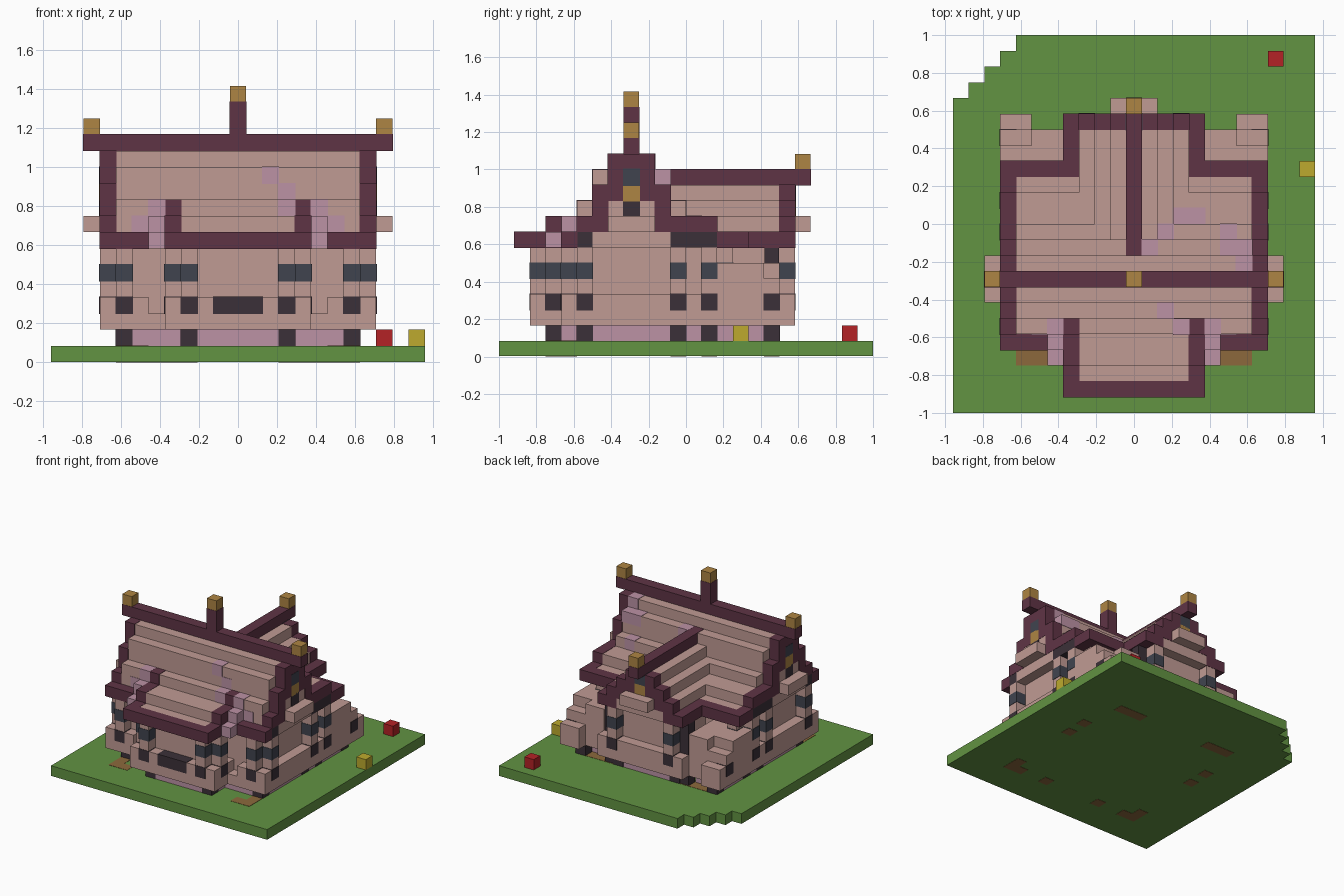
import bpy
import bmesh

if "Cube" in bpy.data.objects:
    bpy.data.objects.remove(bpy.data.objects["Cube"], do_unlink=True)

U = 2 / 24  # size of one block


def material(name, hex_code):
    rgb = [int(hex_code[i:i + 2], 16) / 255 for i in (0, 2, 4)]
    color = [c / 12.92 if c < 0.04045 else ((c + 0.055) / 1.055) ** 2.4 for c in rgb] + [1]
    mat = bpy.data.materials.new(name)
    mat.use_nodes = True
    mat.diffuse_color = color
    mat.node_tree.nodes["Principled BSDF"].inputs["Base Color"].default_value = color
    return mat


grass = material("grass green", "629342")
soil = material("soil brown", "8C693C")
plaster = material("pale plaster", "C09B94")
mauve = material("mauve stone", "BC92A5")
plum = material("plum timber", "5F3445")
dark = material("dark stone", "3B3038")
slate = material("slate blue", "40444F")
gold = material("gold", "AE8543")
red = material("red", "B42226")
yellow = material("yellow", "BDAA2E")


def span(value):
    return value if isinstance(value, tuple) else (value, value)


def part(name, mat, blocks, mirror=False, grow=0.0):
    """Join blocks given as inclusive cell ranges: x (0 is the middle), y (0 is the front), z."""
    bm = bmesh.new()
    for block in blocks:
        (a, b), (c, d), (e, f) = map(span, block)
        sides = [(a, b), (-b, -a)] if mirror else [(a, b)]
        for lo, hi in sides:
            low = ((lo - 0.5) * U, (c - 12) * U, e * U)
            high = ((hi + 0.5) * U, (d - 11) * U, (f + 1) * U)
            cube = bmesh.ops.create_cube(bm, size=1)
            for v in cube["verts"]:
                for i in range(3):
                    v.co[i] = high[i] + grow if v.co[i] > 0 else low[i] - grow
    mesh = bpy.data.meshes.new(name)
    bm.to_mesh(mesh)
    bm.free()
    mesh.materials.append(mat)
    obj = bpy.data.objects.new(name, mesh)
    bpy.context.collection.objects.link(obj)
    return obj


# Lawn with one stepped corner
lawn = [((-11, 11), (0, 19), 0)]
lawn += [((-10 + n, 11), 20 + n, 0) for n in range(4)]
part("lawn", grass, lawn)
part("red_block", red, [(9, 22, 1)])
part("yellow_block", yellow, [(11, 15, 1)])

# Soil patches showing on both faces of the lawn
patch = part("soil_patches", soil,
             [((6, 7), 3, 0), (7, 4, 0), ((4, 6), 17, 0), (3, 3, 0), (7, 11, 0), (7, 13, 0)],
             mirror=True)
for v in patch.data.vertices:
    v.co.z += 0.002 if v.co.z > 0.04 else 0
for v in bpy.data.objects["lawn"].data.vertices:
    v.co.z = max(v.co.z, 0.002)

# Footing and its dark feet
part("footing", mauve, [((-6, 6), (5, 13), 1), ((-2, 2), (3, 17), 1), ((5, 6), (14, 16), 1),
                        ((-6, -5), (14, 16), 1)])
part("side_footing", mauve, [(7, (6, 16), 1), (3, (4, 16), 1)], mirror=True)
part("feet", dark, [(x, y, 1) for x, y in ((7, 5), (7, 11), (7, 13), (7, 17), (3, 3), (3, 17))],
     mirror=True, grow=0.002)

# Walls: nave, then the crossing wing with the front porch
part("main_walls", plaster, [((-7, 7), (5, 13), (2, 6)), ((-3, 3), (3, 17), (2, 6))])

# Protruding plinth around the walls
part("plinth", plaster, [((-4, 4), 2, (2, 3)), ((-4, 4), 18, (2, 3))])
part("side_plinth", plaster,
     [((6, 8), 4, (2, 3)), (8, (4, 14), (2, 3)), (4, (3, 16), (2, 3)), (5, 4, 2)], mirror=True)

# Buttress piers, with clipped corners above the plinth
piers = [(7, 4), (8, 5), (3, 2), (4, 3), (8, 11), (8, 13), (7, 14), (3, 18)]
part("piers", plaster, [(x, y, (4, 6)) for x, y in piers], mirror=True)
part("pier_bands", slate, [(x, y, 5) for x, y in piers], mirror=True, grow=0.003)
part("pier_openings", dark, [(x, y, 3) for x, y in ((7, 4), (8, 5), (3, 2), (8, 11), (8, 13))]
     + [(4, 3, 3), (3, 18, 3)], mirror=True, grow=0.003)
part("pier_tops", dark, [(8, 5, 7), (8, (11, 13), 7)], mirror=True)
part("rear_recess", dark, [(4, 17, (1, 6))], mirror=True, grow=-0.003)
part("front_slot", dark, [((-1, 1), 2, 3)], grow=0.003)

# Stepped low blocks in the rear corners
part("rear_steps", plaster,
     [((7, 8), 18, (2, 3)), ((5, 6), 17, (2, 5)), ((7, 8), 17, (2, 4)),
      ((5, 8), (14, 16), (2, 5))], mirror=True)
part("rear_step_openings", dark, [(8, 17, 3)], mirror=True, grow=0.003)

# Stepped nave roof: top level for each row from front to back
levels = {5: 9, 6: 11, 7: 12, 9: 12, 10: 11, 11: 9, 12: 8, 13: 8, 14: 7}
part("nave_roof", plaster, [((-7, 7), y, (7, top)) for y, top in levels.items()]
     + [((-7, 7), 8, (7, 12))])
part("wing_roof", plaster, [((-x, x), (9, 17), (7, 11 - x)) for x in (1, 2, 3)])
part("porch_roof", plaster, [((-3, 3), 2, 7), ((-3, 3), (3, 4), (7, 8))])

# Timber ridges and eaves
part("ridges", plum, [((-9, 9), 8, 13), (0, (9, 19), 11), (0, 8, (14, 15))], grow=0.002)
part("porch_eave", plum, [((-4, 4), 1, 7)], grow=0.002)
part("eaves", plum, [((6, 8), 4, 7), ((4, 8), 15, 7), (4, (15, 18), 7)], mirror=True, grow=0.002)
part("porch_edges", plum, [(4, 2, 7), (4, (3, 4), (7, 8)), (4, 5, (7, 9))],
     mirror=True, grow=0.002)

# Gable timbers climbing to the ridges
climb = [(5, 8), (6, (8, 10)), (7, (10, 12)), (8, 12), (9, (10, 12)), (10, (8, 10)),
         ((11, 13), 8), (14, 7)]
part("side_gable_timbers", plum, [(8, y, z) for y, z in climb], mirror=True, grow=0.002)
part("rear_gable_timbers", plum, [(x, 18, (10 - x, 11 - x)) for x in (1, 2, 3)],
     mirror=True, grow=0.002)

# Gable walls, ledges and windows
part("side_gables", plaster, [(8, (6, 10), 7), (8, (7, 9), (8, 9)), (8, 8, (10, 11)),
                              (9, (7, 9), 8)], mirror=True)
part("rear_gable", plaster, [((-2, 2), 18, 7), ((-1, 1), 18, (8, 9)), (0, 18, 10),
                             ((-1, 1), 19, 8)])
part("gable_windows", slate, [(8, 8, 11), (0, 18, 10)], mirror=True, grow=0.004)
part("gable_shields", gold, [(8, 8, 10), (0, 18, 9)], mirror=True, grow=0.004)
part("gable_doors", dark, [(8, 8, 9)], mirror=True, grow=0.004)

# Gold finials
part("finials", gold, [(0, 8, 16), (0, 19, 12), (9, 8, 14), (-9, 8, 14)])

# Mauve weathered blocks
part("porch_corners", mauve, [(5, 3, 7), (5, 4, (7, 8))], mirror=True)
worn = [(2, 6, 11), (3, 6, 10), (3, 5, 9), (5, 5, (8, 9)), (6, 5, 8),
        (-5, 5, 9), (-6, 5, 8), (1, 10, 11), (2, 11, 9), ((3, 4), 12, 8),
        (6, (10, 11), 9), (6, 10, 11), (7, 9, 12), (7, 10, 11)]
part("weathered_roof", mauve, worn, grow=0.003)
